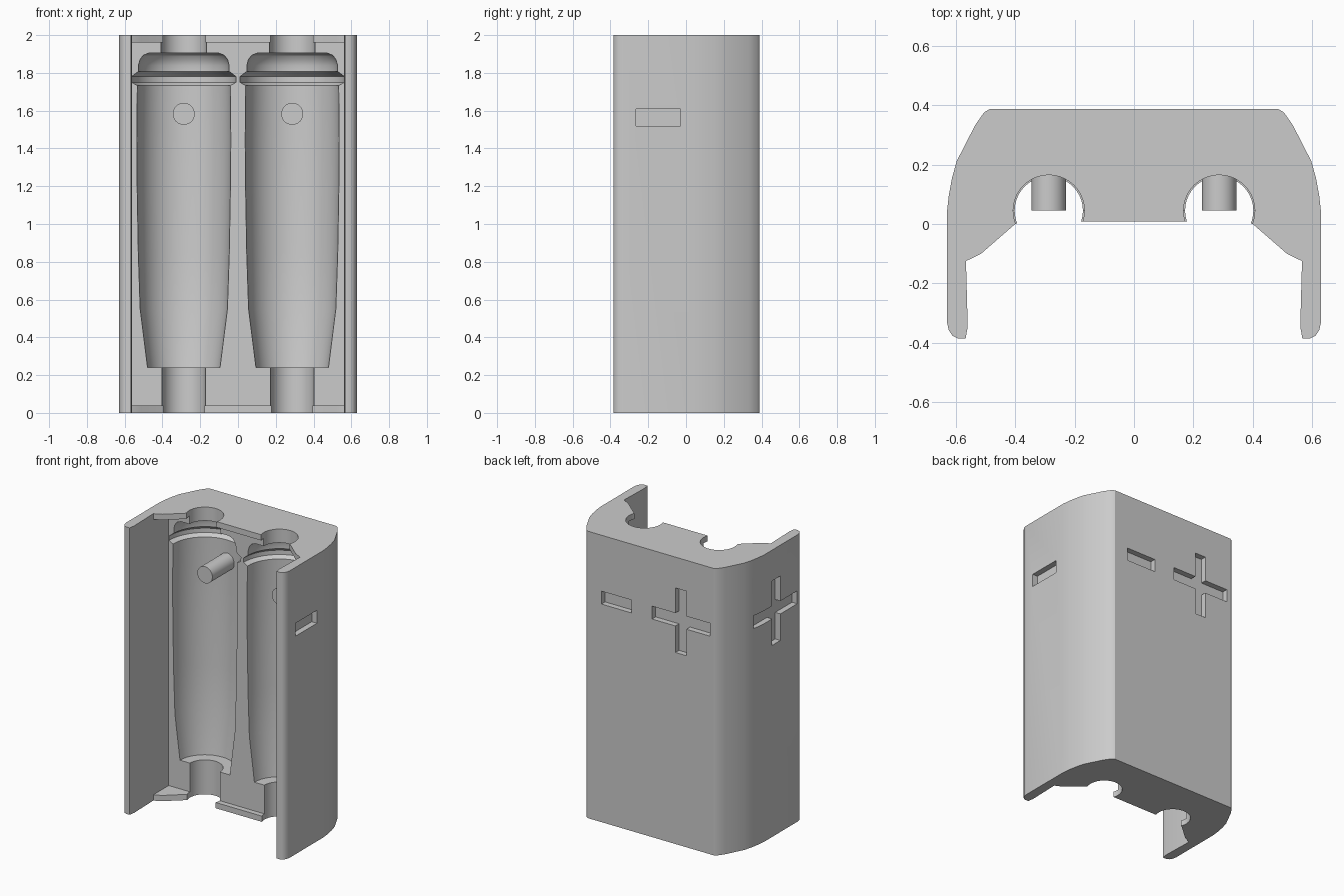
import bpy, bmesh, math

if "Cube" in bpy.data.objects:
    bpy.data.objects.remove(bpy.data.objects["Cube"])

AXIS_Y = 0.045      # plane of the cavity axes
AXIS_X = 0.287      # cavity offset from the middle

gray = bpy.data.materials.new("light_gray")
gray.diffuse_color = (0.6, 0.6, 0.6, 1)
gray.use_nodes = True
gray.node_tree.nodes["Principled BSDF"].inputs["Base Color"].default_value = gray.diffuse_color


def finish(bm, name):
    bmesh.ops.recalc_face_normals(bm, faces=bm.faces[:])
    me = bpy.data.meshes.new(name)
    bm.to_mesh(me)
    bm.free()
    me.materials.append(gray)
    ob = bpy.data.objects.new(name, me)
    bpy.context.collection.objects.link(ob)
    return ob


def activate(ob):
    bpy.ops.object.select_all(action='DESELECT')
    ob.select_set(True)
    bpy.context.view_layer.objects.active = ob


def prism(name, pts, z0, z1):
    bm = bmesh.new()
    face = bm.faces.new([bm.verts.new((x, y, z0)) for x, y in pts])
    ext = bmesh.ops.extrude_face_region(bm, geom=[face])
    verts = [v for v in ext["geom"] if isinstance(v, bmesh.types.BMVert)]
    bmesh.ops.translate(bm, vec=(0, 0, z1 - z0), verts=verts)
    return finish(bm, name)


def box(name, x0, x1, y0, y1, z0, z1):
    return prism(name, [(x0, y0), (x1, y0), (x1, y1), (x0, y1)], z0, z1)


def lathe(name, profile, cx, cy, n=40):
    bm = bmesh.new()
    rings = [[bm.verts.new((cx + r * math.cos(2 * math.pi * i / n),
                            cy + r * math.sin(2 * math.pi * i / n), z))
              for i in range(n)] for r, z in profile]
    for a, b in zip(rings, rings[1:]):
        for i in range(n):
            j = (i + 1) % n
            bm.faces.new((a[i], a[j], b[j], b[i]))
    bm.faces.new(rings[0])
    bm.faces.new(rings[-1])
    return finish(bm, name)


def cut(ob, cutter):
    cutter.hide_render = True
    mod = ob.modifiers.new("cut", 'BOOLEAN')
    mod.operation = 'DIFFERENCE'
    mod.solver = 'EXACT'
    mod.object = cutter
    activate(ob)
    bpy.ops.object.modifier_apply(modifier=mod.name)
    bpy.data.objects.remove(cutter, do_unlink=True)


# Shell: half outline from the back middle round to the front, then mirrored
half = [(0.485, 0.388), (0.505, 0.376), (0.535, 0.333), (0.597, 0.212),
        (0.613, 0.155), (0.624, 0.095), (0.63, 0.04), (0.63, -0.33),
        (0.624, -0.357), (0.612, -0.376), (0.595, -0.385), (0.567, -0.385),
        (0.56, -0.345), (0.566, -0.125), (0.515, -0.10), (0.40, 0.0),
        (0.38, 0.008)]
shell = prism("shell", half + [(-x, y) for x, y in reversed(half)], 0, 2)

# Recess between the end lips, back to the axis plane
cut(shell, box("recess", -0.566, 0.566, -0.13, AXIS_Y, 0.04, 1.96))

# Two turned cavities
profile = [(0.115, -0.05), (0.115, 0.24), (0.192, 0.24), (0.231, 0.55),
           (0.241, 0.85), (0.247, 1.2), (0.249, 1.45), (0.246, 1.733),
           (0.276, 1.75), (0.277, 1.78), (0.24, 1.808), (0.24, 1.84),
           (0.232, 1.87), (0.215, 1.893), (0.185, 1.905), (0.12, 1.905),
           (0.12, 2.05)]
for s in (-1, 1):
    cut(shell, lathe("cavity", profile, s * AXIS_X, AXIS_Y))

# Engraved bars: minus on the +x half, plus on the -x half
D = 0.04
marks = [
    (0.15, 0.38, 0.388 - D, 0.5, 1.52, 1.61),
    (-0.455, -0.01, 0.388 - D, 0.5, 1.52, 1.61),
    (-0.275, -0.19, 0.388 - D, 0.5, 1.335, 1.785),
    (0.63 - D, 0.8, -0.265, -0.03, 1.52, 1.61),
    (-0.8, -0.63 + D, -0.325, 0.135, 1.52, 1.61),
    (-0.8, -0.63 + D, -0.14, -0.05, 1.335, 1.785),
]
for m in marks:
    cut(shell, box("mark", *m))

activate(shell)
bpy.ops.object.shade_smooth_by_angle(angle=math.radians(30))

# Pegs standing out of the cavity walls
for s, side in ((-1, "left"), (1, "right")):
    bpy.ops.mesh.primitive_cylinder_add(
        vertices=32, radius=0.058, depth=0.275,
        location=(s * AXIS_X, AXIS_Y + 0.1375, 1.583),
        rotation=(math.pi / 2, 0, 0))
    peg = bpy.context.object
    peg.name = side + "_peg"
    peg.data.materials.append(gray)
    bpy.ops.object.shade_smooth_by_angle(angle=math.radians(30))
